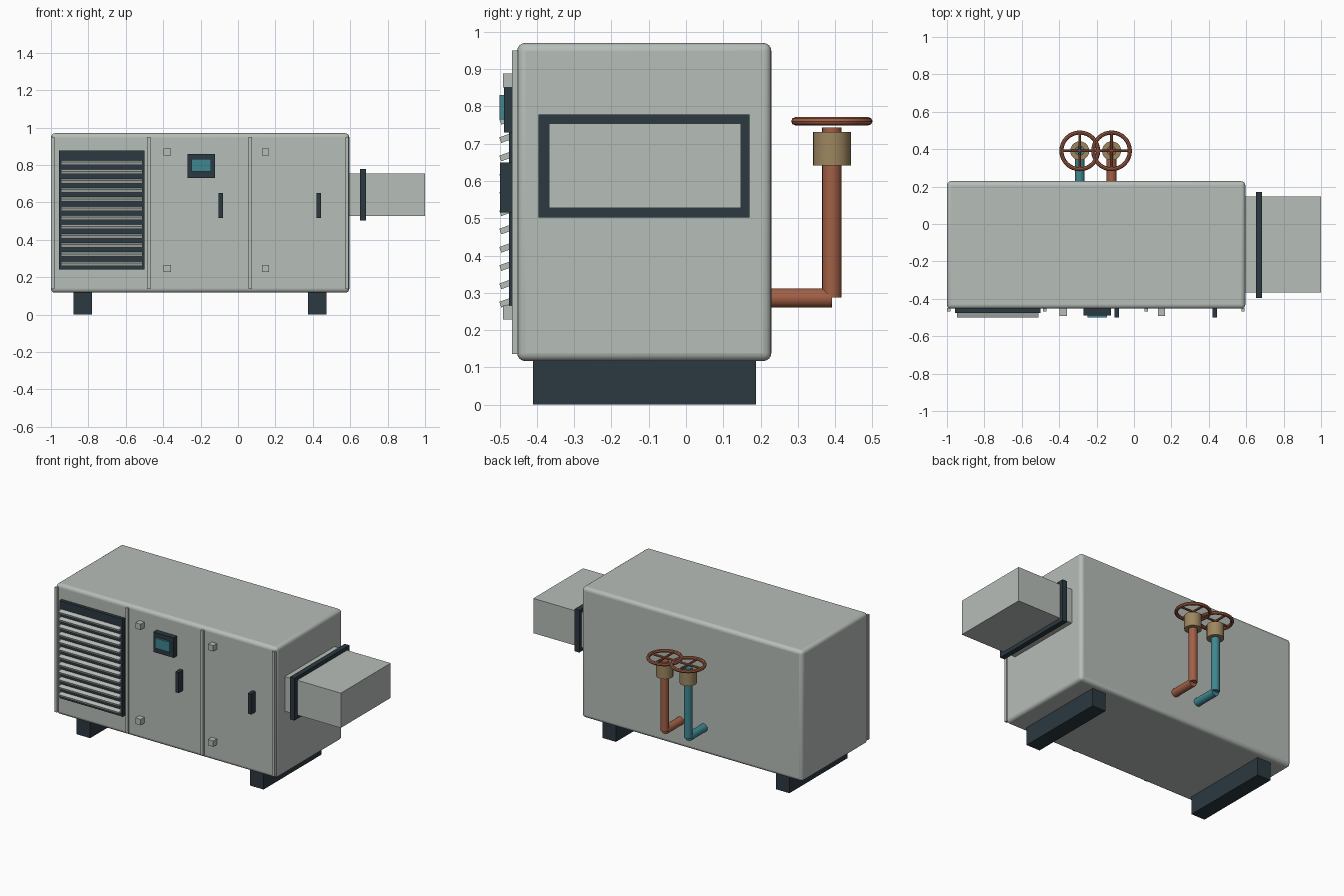
import bpy
from math import radians, pi
from mathutils import Vector

cube = bpy.data.objects.get("Cube")
if cube:
    bpy.data.objects.remove(cube, do_unlink=True)


def material(name, r, g, b):
    mat = bpy.data.materials.new(name)
    mat.use_nodes = True
    mat.diffuse_color = (r, g, b, 1)
    mat.node_tree.nodes["Principled BSDF"].inputs["Base Color"].default_value = (r, g, b, 1)
    return mat


GREY = material("pale grey paint", 0.47, 0.51, 0.48)
DARK = material("dark slate", 0.025, 0.041, 0.052)
TEAL = material("teal", 0.05, 0.24, 0.28)
COPPER = material("copper red", 0.36, 0.115, 0.06)
BRASS = material("brass", 0.34, 0.24, 0.115)


def finish(name, mat, smooth=False):
    obj = bpy.context.object
    obj.name = name
    obj.data.materials.append(mat)
    if smooth:
        bpy.ops.object.shade_smooth_by_angle(angle=radians(40))
    return obj


def box(name, mat, x, y, z, tilt=0):
    """Box from (min, max) ranges, optionally tilted about x."""
    bpy.ops.mesh.primitive_cube_add(size=1)
    obj = finish(name, mat)
    size = [r[1] - r[0] for r in (x, y, z)]
    for v in obj.data.vertices:
        v.co = Vector(c * s for c, s in zip(v.co, size))
    obj.location = [(r[0] + r[1]) / 2 for r in (x, y, z)]
    obj.rotation_euler.x = tilt
    return obj


def rod(name, mat, start, end, radius, sides=20):
    start, end = Vector(start), Vector(end)
    axis = end - start
    bpy.ops.mesh.primitive_cylinder_add(
        vertices=sides, radius=radius, depth=axis.length,
        location=(start + end) / 2, rotation=axis.to_track_quat('Z', 'Y').to_euler())
    return finish(name, mat, True)


FRONT = -0.453

# Cabinet with rounded edges
cabinet = box("cabinet", GREY, (-1, 0.595), (FRONT, 0.229), (0.117, 0.97))
bevel = cabinet.modifiers.new("rounded edges", 'BEVEL')
bevel.width = 0.022
bevel.segments = 4
bpy.ops.object.shade_smooth_by_angle(angle=radians(40))

# Skids
for side, x in (("right", -0.83), ("left", 0.423)):
    box(f"skid_{side}", DARK, (x - 0.049, x + 0.049), (-0.41, 0.188), (0, 0.12))

# Outlet duct and flange
box("duct", GREY, (0.59, 1), (-0.367, 0.147), (0.527, 0.754))
box("duct_flange", DARK, (0.652, 0.685), (-0.396, 0.17), (0.502, 0.778))

# Door seam strips
for i, x in enumerate((-0.99, -0.478, 0.066, 0.583)):
    box(f"door_strip_{i}", GREY, (x - 0.009, x + 0.009), (-0.467, FRONT + 0.003), (0.136, 0.95))

# Louvred grille
box("grille_back", DARK, (-0.957, -0.5), (-0.475, FRONT + 0.003), (0.24, 0.877))
for i in range(12):
    z = 0.274 + i * 0.049
    box(f"louvre_{i}", GREY, (-0.947, -0.51), (-0.499, -0.465), (z - 0.008, z + 0.008), radians(20))

# Hinge blocks
for i, x in enumerate((-0.378, 0.146)):
    for level, z in (("lower", 0.247), ("upper", 0.869)):
        box(f"hinge_{level}_{i}", GREY, (x - 0.019, x + 0.019),
            (-0.491, FRONT + 0.003), (z - 0.019, z + 0.019))

# Control panel and handles
box("control_panel", DARK, (-0.27, -0.123), (-0.488, FRONT + 0.003), (0.73, 0.86))
box("control_screen", TEAL, (-0.249, -0.144), (-0.5, -0.485), (0.765, 0.831))
for i, x in enumerate((-0.091, 0.433)):
    box(f"door_handle_{i}", DARK, (x - 0.012, x + 0.012), (-0.499, FRONT + 0.003), (0.516, 0.65))

# Rear pipes with valves and handwheels
Y, WHEEL_Z, WHEEL_R = 0.391, 0.76, 0.098
for side, x, mat in (("right", -0.29, TEAL), ("left", -0.12, COPPER)):
    rod(f"feed_pipe_{side}", mat, (x, 0.2, 0.286), (x, Y, 0.286), 0.026)
    rod(f"riser_pipe_{side}", mat, (x, Y, 0.287), (x, Y, 0.743), 0.026)
    rod(f"valve_body_{side}", BRASS, (x, Y, 0.642), (x, Y, 0.731), 0.051)
    bpy.ops.mesh.primitive_torus_add(location=(x, Y, WHEEL_Z), major_radius=WHEEL_R,
                                     minor_radius=0.011, major_segments=32, minor_segments=8)
    finish(f"handwheel_{side}", COPPER, True)
    rod(f"wheel_spoke_x_{side}", COPPER, (x - WHEEL_R, Y, WHEEL_Z), (x + WHEEL_R, Y, WHEEL_Z), 0.007, 8)
    rod(f"wheel_spoke_y_{side}", COPPER, (x, Y - WHEEL_R, WHEEL_Z), (x, Y + WHEEL_R, WHEEL_Z), 0.007, 8)
